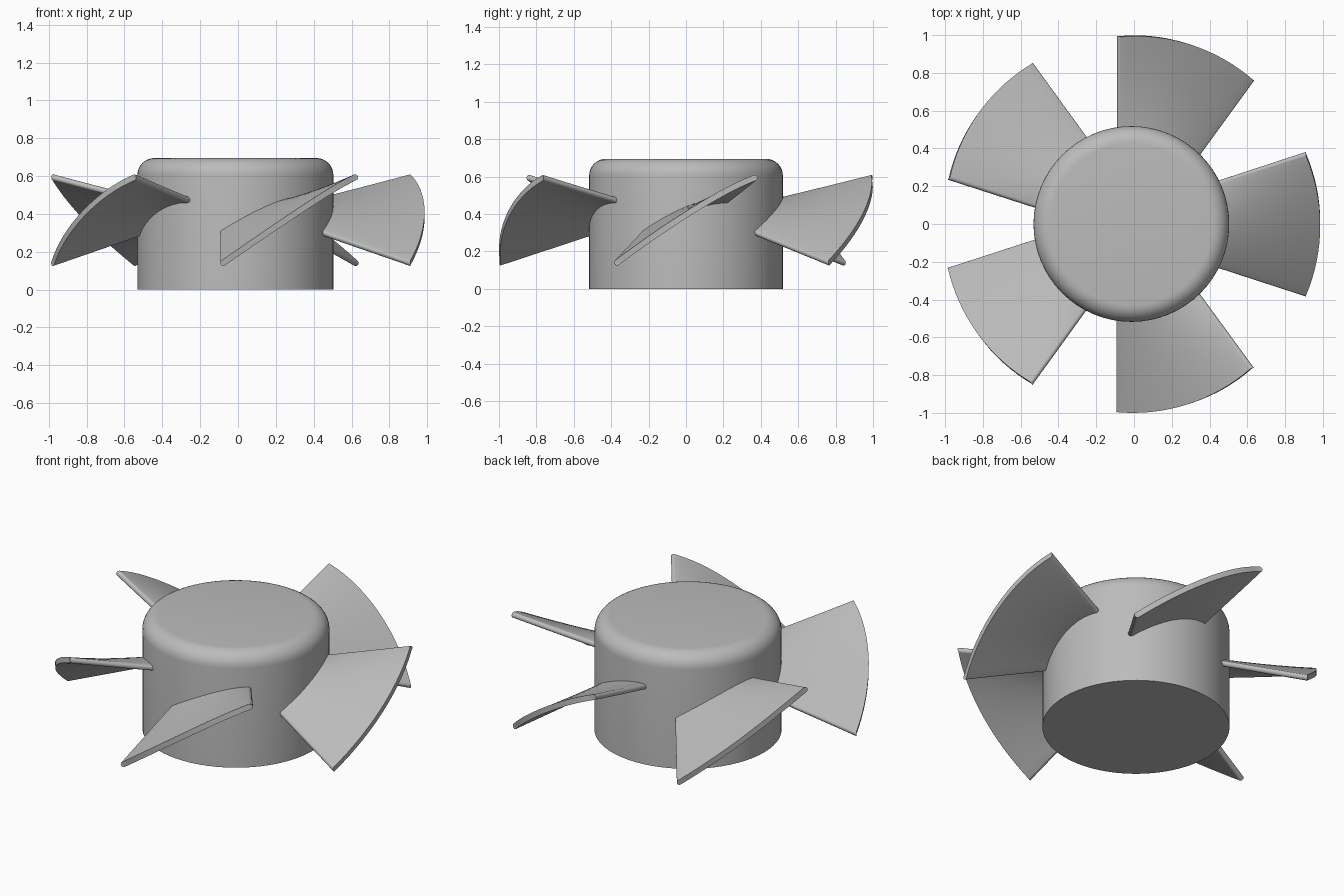
import bpy, bmesh, math
from mathutils import Matrix

cube = bpy.data.objects.get("Cube")
if cube:
    bpy.data.objects.remove(cube)

CENTRE_X = -0.014
HUB_R, HUB_H, ROUND = 0.518, 0.695, 0.09
TIP_R, ROOT_X = 1.0, 0.40
HALF_T = 0.016
BLADES = 5

grey = bpy.data.materials.new("grey plastic")
grey.use_nodes = True
grey.diffuse_color = (0.5, 0.5, 0.5, 1)
grey.node_tree.nodes["Principled BSDF"].inputs["Base Color"].default_value = (0.5, 0.5, 0.5, 1)


def make_object(name, bm):
    bmesh.ops.recalc_face_normals(bm, faces=bm.faces)
    mesh = bpy.data.meshes.new(name)
    bm.to_mesh(mesh)
    bm.free()
    obj = bpy.data.objects.new(name, mesh)
    bpy.context.collection.objects.link(obj)
    mesh.materials.append(grey)
    bpy.ops.object.select_all(action='DESELECT')
    obj.select_set(True)
    bpy.context.view_layer.objects.active = obj
    bpy.ops.object.shade_smooth_by_angle(angle=math.radians(35))
    return obj


# Hub: closed drum with a rounded top rim
bm = bmesh.new()
bmesh.ops.create_cone(bm, cap_ends=True, segments=64, radius1=HUB_R, radius2=HUB_R,
                      depth=HUB_H, matrix=Matrix.Translation((CENTRE_X, 0, HUB_H / 2)))
rim = [e for e in bm.edges if all(v.co.z > HUB_H - 0.01 for v in e.verts)]
bmesh.ops.bevel(bm, geom=rim, offset=ROUND, segments=8, profile=0.5, affect='EDGES')
make_object("hub", bm)


# Blade surface: x runs outwards, s runs from the low edge (-1) to the high edge (1)
def half_width(x):
    return 0.08 + 0.325 * x


def camber(x):
    k = (x - 0.45) / 0.47
    return 0.425 - 0.025 * k, 0.0875 + 0.1455 * k, -0.0425 + 0.0075 * k


def tip_x(s):
    x = TIP_R
    for _ in range(20):
        x = math.sqrt(TIP_R ** 2 - (s * half_width(x)) ** 2)
    return x


def blade_point(u, s, along, across):
    """Offset the curved middle surface along and across its section."""
    x = ROOT_X + u * (tip_x(s) - ROOT_X)
    w = half_width(x)
    a, b, c = camber(x)
    slope = math.atan2(b + 2 * c * s, w)
    y = s * w + along * math.cos(slope) - across * math.sin(slope)
    z = a + b * s + c * s * s + along * math.sin(slope) + across * math.cos(slope)
    return x, y, z


# Closed section: upper side, then its mirror as the lower side, with round edges
STEPS, ARC = 16, 4
upper = []
for i in range(ARC):
    t = math.pi / 2 * (i + 0.5) / ARC
    upper.append((-1, HALF_T * (1 - math.cos(t)), HALF_T * math.sin(t)))
for i in range(STEPS + 1):
    s = -1 + 2 * i / STEPS
    upper.append((s, -s * HALF_T, HALF_T))
upper += [(1, -d, h) for s, d, h in reversed(upper[:ARC])]
section = upper + [(s, d, -h) for s, d, h in reversed(upper)]


def make_blade(name, angle):
    bm = bmesh.new()
    stations = 8
    rings = [[bm.verts.new(blade_point(j / stations, *p)) for p in section]
             for j in range(stations + 1)]
    n = len(section)
    for r0, r1 in zip(rings, rings[1:]):
        for i in range(n):
            k = (i + 1) % n
            bm.faces.new((r0[i], r0[k], r1[k], r1[i]))
    for ring in (rings[0], rings[-1]):
        for i in range(n // 2 - 1):
            bm.faces.new((ring[i], ring[i + 1], ring[n - 2 - i], ring[n - 1 - i]))
    bm.transform(Matrix.Translation((CENTRE_X, 0, 0)) @ Matrix.Rotation(angle, 4, 'Z'))
    make_object(name, bm)


for i in range(BLADES):
    make_blade(f"blade_{i + 1}", math.tau * i / BLADES)
